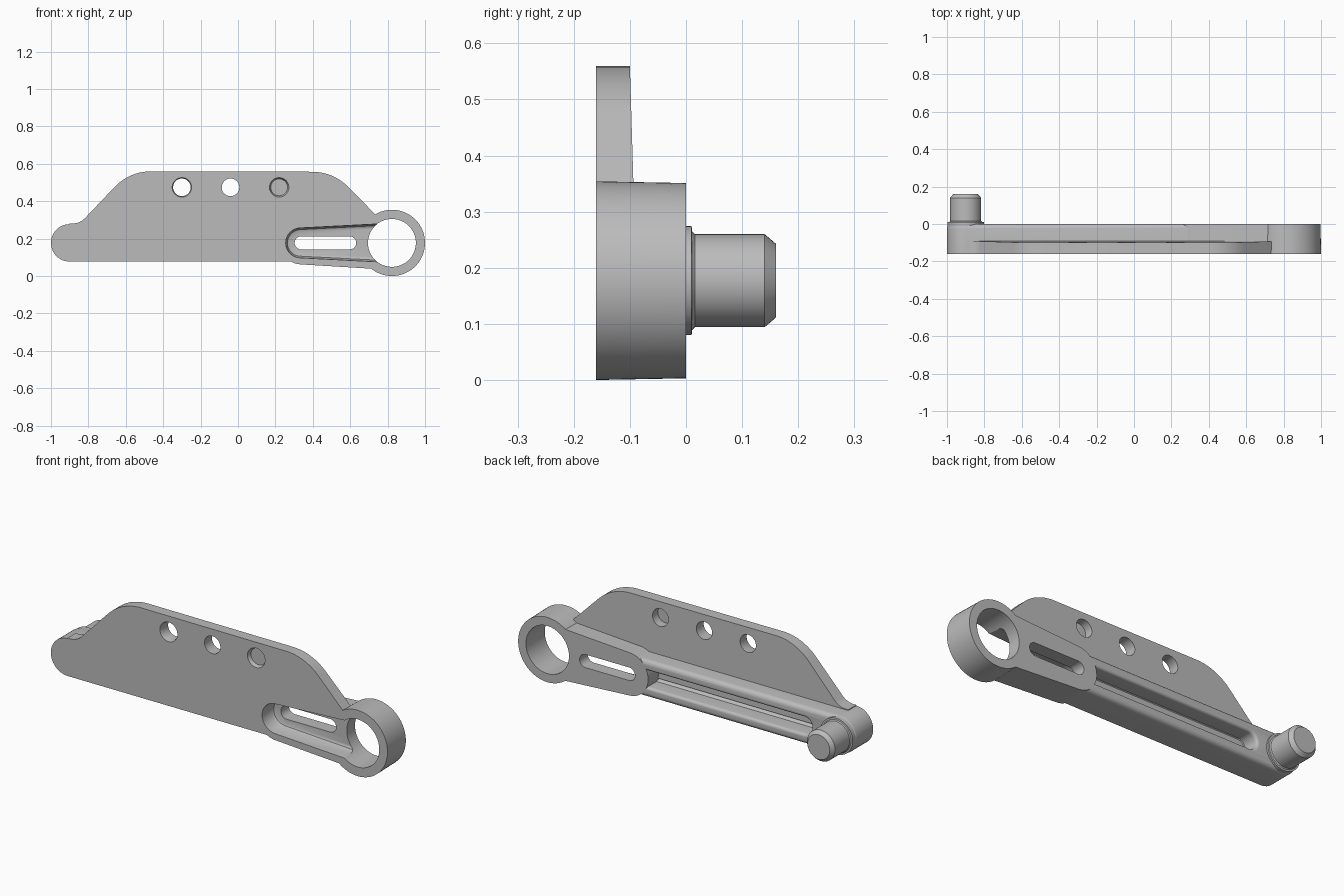
import bpy, bmesh, math
from mathutils import Vector

if "Cube" in bpy.data.objects:
    bpy.data.objects.remove(bpy.data.objects["Cube"], do_unlink=True)

FRONT, ZC = -0.16, 0.177
PIN_X, RING_X = -0.9, 0.823

metal = bpy.data.materials.new("plain grey metal")
metal.use_nodes = True
metal.diffuse_color = (0.5, 0.5, 0.5, 1)
metal.node_tree.nodes["Principled BSDF"].inputs["Base Color"].default_value = (0.5, 0.5, 0.5, 1)


def loft(name, loops):
    """Skin a list of matching closed loops and cap both ends."""
    bm = bmesh.new()
    rows = [[bm.verts.new(p) for p in loop] for loop in loops]
    n = len(rows[0])
    for a, b in zip(rows, rows[1:]):
        for i in range(n):
            j = (i + 1) % n
            bm.faces.new((a[i], a[j], b[j], b[i]))
    bm.faces.new(rows[0])
    bm.faces.new(rows[-1])
    bmesh.ops.recalc_face_normals(bm, faces=bm.faces)
    mesh = bpy.data.meshes.new(name)
    bm.to_mesh(mesh)
    bm.free()
    obj = bpy.data.objects.new(name, mesh)
    bpy.context.collection.objects.link(obj)
    mesh.materials.append(metal)
    return obj


def arc(x, z, r, a0, a1, n, y):
    return [(x + r * math.cos(a0 + (a1 - a0) * i / n), y,
             z + r * math.sin(a0 + (a1 - a0) * i / n)) for i in range(n + 1)]


def capsule(name, x1, r1, x2, r2, layers, n=24):
    """Hull of two circles; each layer is (y, radius change)."""
    t = math.acos((r1 - r2) / (x2 - x1) * -1) if x2 > x1 else 0
    t = math.pi - t
    return loft(name, [arc(x1, ZC, r1 + d, t, 2 * math.pi - t, n, y)
                       + arc(x2, ZC, r2 + d, -t, t, n, y) for y, d in layers])


def disc(name, x, z, layers, n=48):
    """Turned part along y; each layer is (y, radius)."""
    return loft(name, [arc(x, z, r, 0, 2 * math.pi, n, y)[:-1] for y, r in layers])


def rounded(corners, n=10):
    """Outline in x and z with a fillet radius at each corner."""
    pts = []
    for i, (x, z, r) in enumerate(corners):
        p = Vector((x, z))
        u = (Vector(corners[i - 1][:2]) - p).normalized()
        v = (Vector(corners[(i + 1) % len(corners)][:2]) - p).normalized()
        if r == 0:
            pts.append(p)
            continue
        half = u.angle(v) / 2
        centre = p + (u + v).normalized() * r / math.sin(half)
        start = p + u * r / math.tan(half) - centre
        end = p + v * r / math.tan(half) - centre
        for k in range(n + 1):
            pts.append(centre + start.lerp(end, k / n).normalized() * r)
    return pts


def combine(obj, other, operation):
    mod = obj.modifiers.new("combine", "BOOLEAN")
    mod.operation, mod.object, mod.solver = operation, other, "EXACT"
    bpy.context.view_layer.objects.active = obj
    bpy.ops.object.modifier_apply(modifier=mod.name)
    bpy.data.objects.remove(other, do_unlink=True)


def quarter(r, top, sign, n=5):
    """Layers of a rounded edge that finishes at y = top."""
    return [(top - r + r * math.sin(k * math.pi / 2 / n),
             sign * r * (1 - math.cos(k * math.pi / 2 / n))) for k in range(n + 1)]


# Main beam with softened rear edges and a long rear channel
body = capsule("arm_body", PIN_X, 0.1, 0.3, 0.1, [(FRONT, 0)] + quarter(0.025, 0, -1))
channel = capsule("channel", -0.7, 0.045, 0.3, 0.045,
                  [(-0.1, -0.012), (-0.085, 0)] + quarter(0.015, 0, 1) + [(0.05, 0.015)])
combine(body, channel, "DIFFERENCE")

# Tapered pad leading into the ring
combine(body, capsule("pad", 0.34, 0.115, 0.72, 0.138, [(FRONT, 0), (0, 0)]), "UNION")

# Upper mounting flange, a little thinner at the top
outline = rounded([(PIN_X, 0.15, 0), (PIN_X, 0.281, 0), (-0.845, 0.281, 0.09),
                   (-0.58, 0.56, 0.27), (0.51, 0.557, 0.27), (0.75, 0.313, 0), (0.75, 0.15, 0)])
flange = loft("flange", [[(p.x, FRONT, p.y) for p in outline],
                         [(p.x, -0.1 + 0.03 * (0.56 - p.y), p.y) for p in outline]])
combine(body, flange, "UNION")

# Ring end
combine(body, disc("ring", RING_X, ZC, [(FRONT, 0.177), (0, 0.174)], 72), "UNION")
combine(body, disc("bore", RING_X, ZC, [(-0.3, 0.128), (0.1, 0.128)], 72), "DIFFERENCE")

# Front pocket, opening into the bore, and its through slot
combine(body, capsule("pocket", 0.335, 0.08, 0.78, 0.103,
                      [(-0.2, 0.002), (FRONT, 0), (-0.085, -0.004), (-0.074, -0.009),
                       (-0.07, -0.018)]), "DIFFERENCE")
combine(body, capsule("slot", 0.338, 0.035, 0.597, 0.035, [(-0.3, 0), (0.1, 0)]), "DIFFERENCE")

# Three mounting holes, the outer two eased at the front
for x in (-0.3, -0.04, 0.22):
    combine(body, disc("hole", x, 0.474, [(-0.3, 0.047), (0.1, 0.047)]), "DIFFERENCE")
    if x != -0.04:
        combine(body, disc("ease", x, 0.474, [(-0.18, 0.059), (-0.14, 0.045)]), "DIFFERENCE")

# Rear pin with a shallow collar and chamfered tip
pin = disc("pivot_pin", PIN_X, ZC, [(-0.03, 0.097), (0.01, 0.097), (0.011, 0.088), (0.016, 0.083),
                                    (0.14, 0.083), (0.16, 0.066)])

for obj in (body, pin):
    bpy.ops.object.select_all(action="DESELECT")
    obj.select_set(True)
    bpy.context.view_layer.objects.active = obj
    bpy.ops.object.shade_smooth_by_angle(angle=math.radians(30))
